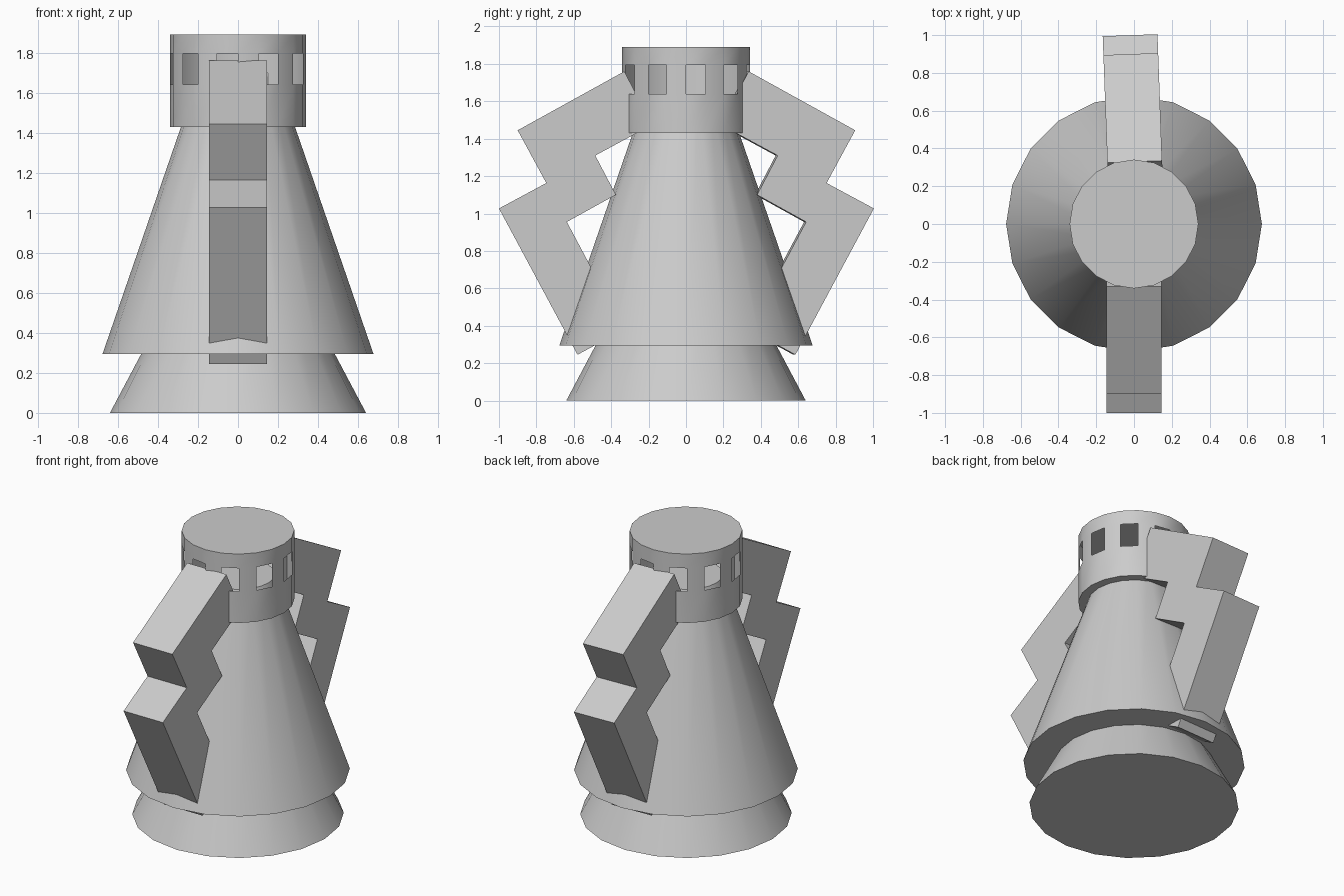
import bpy, bmesh
from math import cos, sin, pi, radians

if "Cube" in bpy.data.objects:
    bpy.data.objects.remove(bpy.data.objects["Cube"])

SIDES = 20
ARM_HALF = 0.145


def make_object(name, bm):
    mesh = bpy.data.meshes.new(name)
    bm.to_mesh(mesh)
    bm.free()
    obj = bpy.data.objects.new(name, mesh)
    bpy.context.collection.objects.link(obj)
    return obj


def smooth(obj):
    bpy.ops.object.select_all(action='DESELECT')
    obj.select_set(True)
    bpy.context.view_layer.objects.active = obj
    bpy.ops.object.shade_smooth_by_angle(angle=radians(30))


def turned(name, rings, open_face=None):
    """Closed 20-sided body from (radius, z) rings; open_face(band, side) leaves a hole."""
    bm = bmesh.new()
    loops = [[bm.verts.new((r * cos(2 * pi * i / SIDES), r * sin(2 * pi * i / SIDES), z))
              for i in range(SIDES)] for r, z in rings]
    bm.faces.new(loops[0][::-1])
    bm.faces.new(loops[-1])
    for band, (a, b) in enumerate(zip(loops, loops[1:])):
        for i in range(SIDES):
            if open_face and open_face(band, i):
                continue
            j = (i + 1) % SIDES
            bm.faces.new((a[i], a[j], b[j], b[i]))
    obj = make_object(name, bm)
    smooth(obj)
    return obj


def bolt_arm(name):
    """Zigzag side profile in y/z, extruded across x."""
    profile = [(-0.33, 1.76), (-0.90, 1.445), (-0.747, 1.163), (-1.0, 1.027),
               (-0.58, 0.245), (-0.33, 0.38), (-0.637, 0.955), (-0.375, 1.10),
               (-0.485, 1.31), (-0.18, 1.475)]
    bm = bmesh.new()
    face = bm.faces.new([bm.verts.new((-ARM_HALF, y, z)) for y, z in profile])
    ext = bmesh.ops.extrude_face_region(bm, geom=[face])
    verts = [v for v in ext['geom'] if isinstance(v, bmesh.types.BMVert)]
    bmesh.ops.translate(bm, verts=verts, vec=(2 * ARM_HALF, 0, 0))
    bmesh.ops.recalc_face_normals(bm, faces=bm.faces)
    return make_object(name, bm)


# Flared foot and tall conical skirt
turned("base_cone", [(0.64, 0), (0.38, 0.49)])
turned("body_cone", [(0.677, 0.295), (0.226, 1.60)])

# Hollow cap with a window on every second side
turned("cap", [(0.341, 1.43), (0.341, 1.64), (0.341, 1.795), (0.341, 1.89)],
       lambda band, side: band == 1 and side % 2 == 0)

# Zigzag arms; the rear one is turned slightly off axis
bolt_arm("front_arm")
rear = bolt_arm("rear_arm")
rear.rotation_euler.z = radians(182.1)
rear.location.x = 0.016
